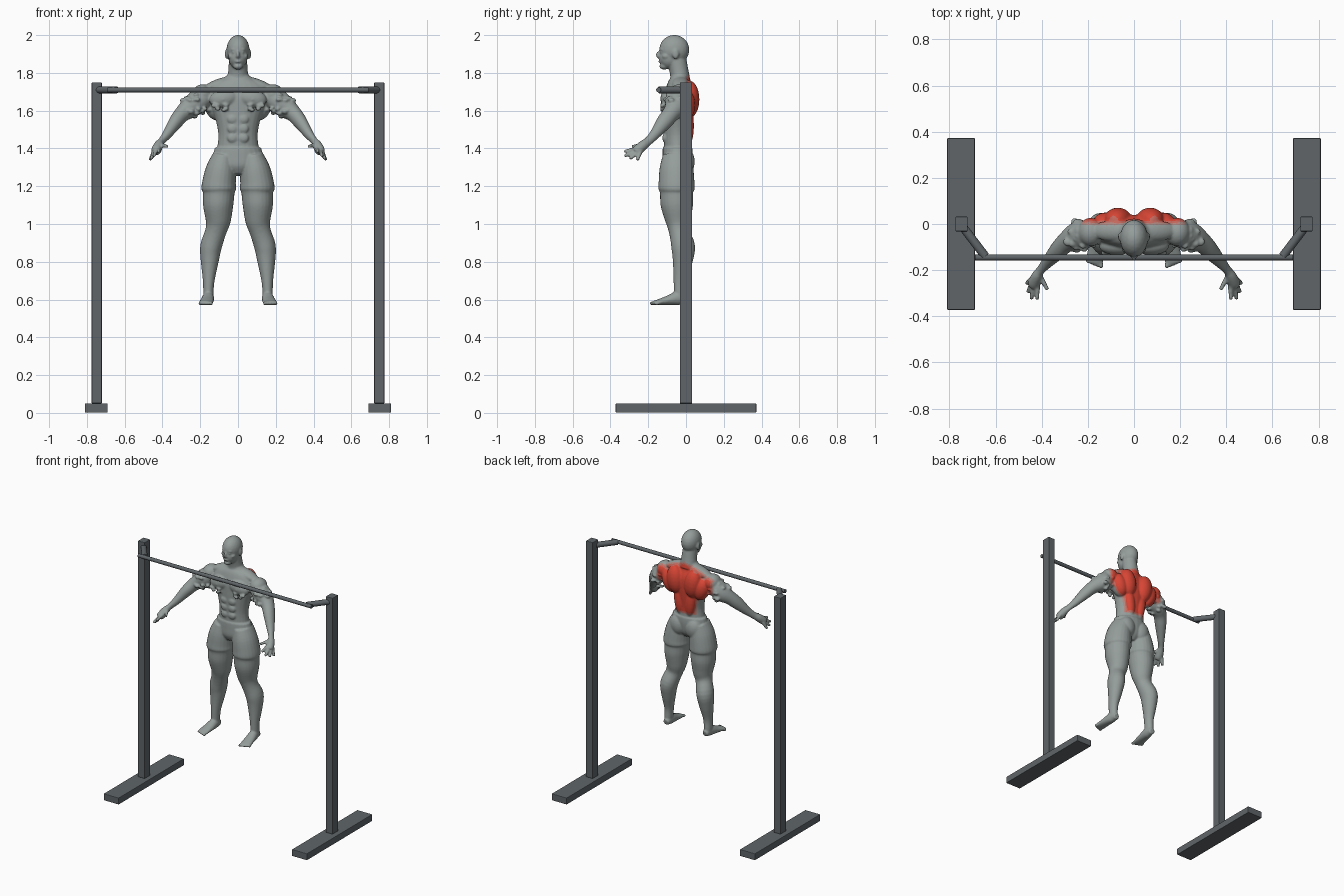
import bpy, bmesh, math, random
from mathutils import Vector, Matrix, Euler

if "Cube" in bpy.data.objects:
    bpy.data.objects.remove(bpy.data.objects["Cube"], do_unlink=True)
random.seed(4)


def material(name, colour):
    mat = bpy.data.materials.new(name)
    mat.use_nodes = True
    rgba = (*colour, 1)
    mat.diffuse_color = rgba
    mat.node_tree.nodes["Principled BSDF"].inputs["Base Color"].default_value = rgba
    return mat


skin = material("grey_skin", (.30, .34, .33))
fade_light = material("pale_red_fade", (.42, .24, .21))
fade_dark = material("mid_red_fade", (.55, .14, .11))
red = material("muscle_red", (.68, .06, .035))
metal = material("dark_metal", (.115, .13, .14))


def new_object(name, bm, mats):
    mesh = bpy.data.meshes.new(name)
    bmesh.ops.recalc_face_normals(bm, faces=bm.faces)
    bm.to_mesh(mesh)
    bm.free()
    obj = bpy.data.objects.new(name, mesh)
    bpy.context.collection.objects.link(obj)
    for mat in mats:
        mesh.materials.append(mat)
    return obj


def box(name, centre, size):
    bm = bmesh.new()
    bmesh.ops.create_cube(bm, size=1, matrix=Matrix.LocRotScale(Vector(centre), None, Vector(size)))
    obj = new_object(name, bm, [metal])
    bevel = obj.modifiers.new("soft_edges", 'BEVEL')
    bevel.width = .004
    bevel.segments = 2


def rod(name, start, end, radius):
    start, end = Vector(start), Vector(end)
    axis = end - start
    bm = bmesh.new()
    bmesh.ops.create_cone(bm, cap_ends=True, segments=24, radius1=radius, radius2=radius, depth=axis.length,
                          matrix=Matrix.LocRotScale((start + end) / 2, axis.to_track_quat('Z', 'Y'), None))
    for face in bm.faces:
        face.smooth = len(face.verts) == 4
    new_object(name, bm, [metal])


# Pull-up stand
for side, word in ((1, "left"), (-1, "right")):
    box(word + "_base", (side * .75, 0, .026), (.12, .745, .048))
    box(word + "_post", (side * .748, 0, .9), (.054, .064, 1.7))
    rod(word + "_bracket", (side * .748, -.005, 1.71), (side * .645, -.14, 1.71), .019)
rod("pull_up_bar", (-.69, -.145, 1.71), (.69, -.145, 1.71), .013)

body = bmesh.new()


def blob(centre, radii, tilt=0):
    rot = Euler((0, tilt, 0)).to_quaternion()
    bmesh.ops.create_icosphere(body, subdivisions=3, radius=1,
                               matrix=Matrix.LocRotScale(Vector(centre), rot, Vector(radii)))


def smooth_rings(rings, steps=4):
    """Spline between rings of x, y, z, half width, half depth."""
    padded = [rings[0], *rings, rings[-1]]
    for a, b, c, d in zip(padded, padded[1:], padded[2:], padded[3:]):
        for i in range(steps):
            t = i / steps
            yield [q + t * (r - p) / 2 + t * t * (2 * p - 5 * q + 4 * r - s) / 2
                   + t ** 3 * (3 * q - p - 3 * r + s) / 2 for p, q, r, s in zip(a, b, c, d)]
    yield rings[-1]


def loft(rings, side=1, sides=24):
    rings = list(smooth_rings(rings))
    centres = [Vector((side * r[0], r[1], r[2])) for r in rings]
    loops = []
    for i, ring in enumerate(rings):
        tangent = centres[min(i + 1, len(rings) - 1)] - centres[max(i - 1, 0)]
        depth = tangent.cross(Vector((1, 0, 0))).normalized()
        across = depth.cross(tangent).normalized()
        angles = [math.tau * k / sides for k in range(sides)]
        loops.append([body.verts.new(centres[i] + across * ring[3] * math.cos(a) + depth * ring[4] * math.sin(a))
                      for a in angles])
    faces = [body.faces.new(loops[0]), body.faces.new(loops[-1][::-1])]
    for low, high in zip(loops, loops[1:]):
        for k in range(sides):
            n = (k + 1) % sides
            faces.append(body.faces.new((low[k], high[k], high[n], low[n])))
    bmesh.ops.recalc_face_normals(body, faces=faces)


# Torso, pelvis and neck
loft([(0, -.045, 1.39, .112, .072), (0, -.045, 1.47, .104, .073), (0, -.042, 1.55, .118, .078),
      (0, -.04, 1.62, .143, .08), (0, -.04, 1.68, .165, .078), (0, -.04, 1.73, .14, .062),
      (0, -.035, 1.765, .085, .05), (0, -.035, 1.79, .056, .045)])
loft([(0, -.045, 1.405, .122, .078), (0, -.045, 1.36, .13, .08), (0, -.05, 1.3, .11, .075), (0, -.055, 1.26, .04, .05)])
loft([(0, -.03, 1.75, .065, .055), (0, -.035, 1.8, .053, .05), (0, -.05, 1.87, .048, .052)])

# Head
blob((0, -.062, 1.922), (.061, .08, .079))
blob((0, -.088, 1.88), (.05, .055, .06))
blob((0, -.115, 1.835), (.026, .026, .018))
blob((0, -.125, 1.924), (.04, .016, .009))
blob((0, -.144, 1.896), (.009, .016, .02))
blob((0, -.14, 1.887), (.014, .013, .008))
blob((0, -.135, 1.86), (.018, .012, .007))

for side in (1, -1):
    blob((side * .061, -.055, 1.9), (.008, .018, .027))
    blob((side * .022, -.127, 1.909), (.011, .01, .007))
    blob((side * .035, -.105, 1.888), (.018, .022, .016))
    # Chest, belly and back muscles
    blob((side * .075, -.095, 1.665), (.078, .04, .05), side * .2)
    for z in (1.455, 1.505, 1.555):
        blob((side * .028, -.112, z), (.028, .013, .025))
    blob((side * .07, .018, 1.66), (.06, .053, .1), side * .12)
    blob((side * .125, -.005, 1.63), (.055, .055, .085), side * .3)
    blob((side * .045, .01, 1.52), (.037, .032, .11), side * .1)
    blob((side * .09, -.03, 1.742), (.1, .045, .03), side * .3)
    blob((side * .06, -.002, 1.33), (.06, .048, .075))
    # Shoulder and arm
    blob((side * .188, -.035, 1.685), (.055, .062, .055))
    loft([(.16, -.035, 1.69, .05, .05), (.215, -.045, 1.645, .062, .062), (.255, -.055, 1.615, .055, .06),
          (.295, -.08, 1.583, .043, .046), (.33, -.115, 1.54, .037, .042), (.375, -.165, 1.475, .025, .028),
          (.405, -.2, 1.438, .018, .023), (.42, -.225, 1.418, .024, .026),
          (.432, -.255, 1.392, .027, .027), (.438, -.27, 1.38, .022, .022)], side)
    # Fingers and thumb
    fingers = (((.418, -.255, 1.4), (.42, -.328, 1.384)), ((.432, -.26, 1.39), (.446, -.326, 1.36)),
               ((.442, -.255, 1.38), (.46, -.297, 1.345)), ((.445, -.24, 1.385), (.466, -.258, 1.338)),
               ((.408, -.225, 1.42), (.375, -.285, 1.41)))
    for root, tip in fingers:
        loft([(*root, .012, .012), (*tip, .009, .009)], side, 10)
    # Leg
    loft([(.075, -.045, 1.36, .06, .078), (.09, -.05, 1.29, .08, .09), (.1, -.05, 1.22, .089, .095),
          (.102, -.05, 1.185, .092, .096), (.102, -.05, 1.165, .084, .088), (.105, -.048, 1.1, .08, .086),
          (.105, -.042, 1.02, .067, .068), (.118, -.036, .96, .056, .054), (.143, -.015, .88, .057, .063),
          (.15, -.018, .8, .047, .052), (.155, -.03, .7, .031, .036), (.157, -.03, .63, .027, .034),
          (.157, -.03, .595, .026, .032)], side)
    blob((side * .115, -.07, .98), (.03, .026, .035))
    # Foot and toes
    loft([(.155, .006, .597, .02, .02), (.157, -.04, .607, .03, .036), (.163, -.1, .595, .035, .024),
          (.169, -.15, .585, .038, .015), (.171, -.17, .582, .035, .011)], side)
    for i in range(5):
        blob((side * (.142 + i * .015), -.178 + i * .006, .58), (.009 - i * .0005, .016, .01))

# Lumpy creases around the upper arm and armpit
for i in range(34):
    angle, along = random.uniform(0, math.tau), random.uniform(0, 1)
    radius = random.uniform(.011, .018)
    x = .185 + .085 * along + .04 * math.cos(angle)
    z = 1.655 - .05 * along + .045 * math.cos(angle)
    y = -.05 + .062 * math.sin(angle)
    for side in (1, -1):
        blob((side * x, y, z), (radius, radius, radius * .8))
for i in range(9):
    x, z = random.uniform(.06, .13), random.uniform(1.6, 1.66)
    for side in (1, -1):
        blob((side * x, -.125, z), (.014, .012, .01))

# Fuse the parts into one smooth figure
figure = new_object("body", body, [skin, fade_light, fade_dark, red])
remesh = figure.modifiers.new("fuse", 'REMESH')
remesh.mode = 'VOXEL'
remesh.voxel_size = .0056
soften = figure.modifiers.new("soften", 'SMOOTH')
soften.factor = .5
soften.iterations = 3
graph = bpy.context.evaluated_depsgraph_get()
fused = bpy.data.meshes.new_from_object(figure.evaluated_get(graph))
figure.modifiers.clear()
figure.data = fused
fused.materials.clear()
for mat in (skin, fade_light, fade_dark, red):
    fused.materials.append(mat)

# Red back muscles, fading out at their border
for face in fused.polygons:
    face.use_smooth = True
    x, y, z = face.center
    x = abs(x)
    inside = min(z - 1.43, 1.8 - .35 * x - z, min(.08 + (z - 1.43) * .75, .225) - x, y + .005)
    if face.normal.y < -.1 or inside < 0:
        face.material_index = 0
    else:
        face.material_index = 1 + min(int(inside / .009), 2)
